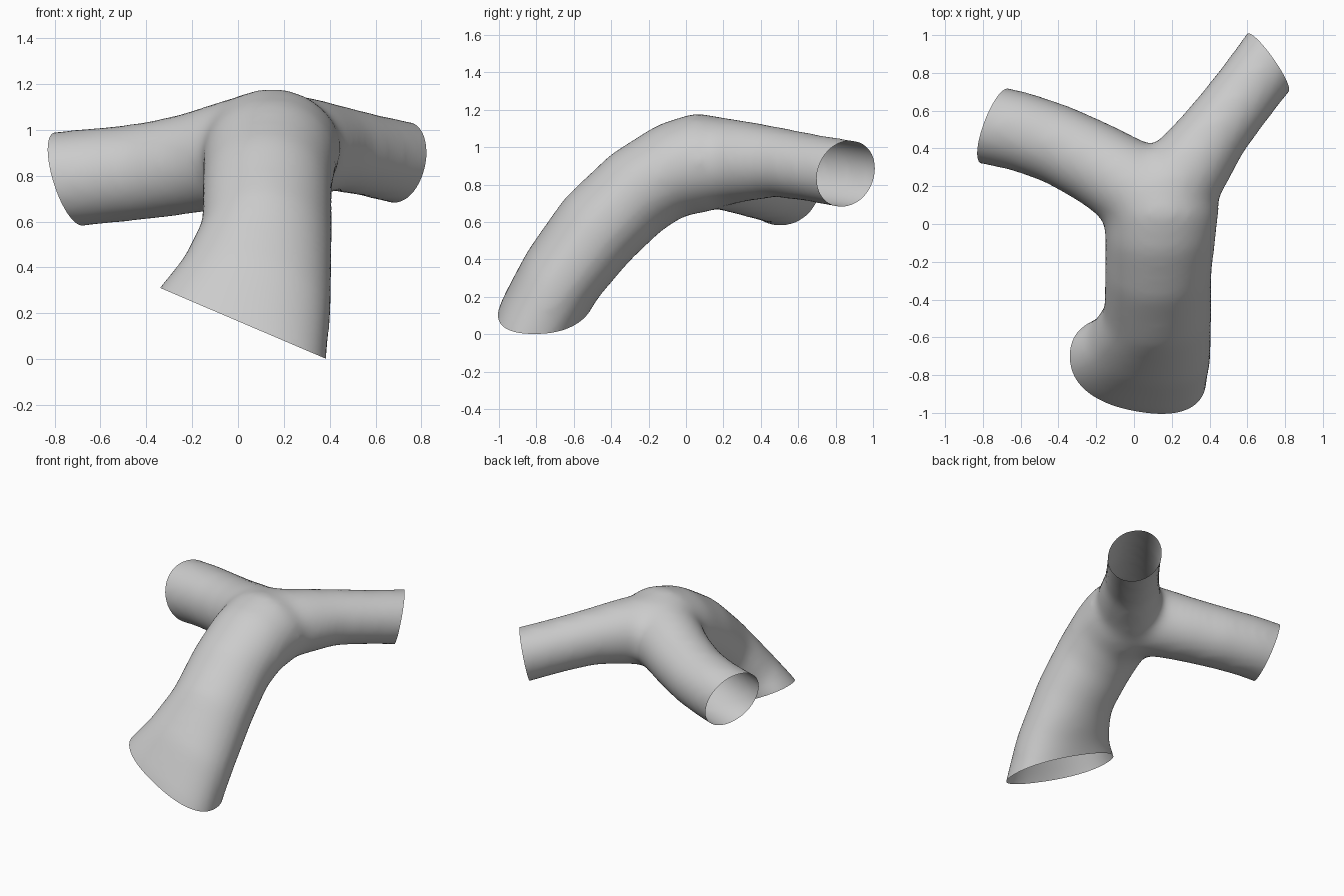
import bpy
import bmesh
import math
from mathutils import Vector

cube = bpy.data.objects.get("Cube")
if cube:
    bpy.data.objects.remove(cube, do_unlink=True)

SIDES = 32
UP = Vector((0, 0, 1))


def bulge(t, power):
    """Signed power, to square off an ellipse a little."""
    return math.copysign(abs(t) ** power, t)


def loft(bm, rings, powers=()):
    """Closed tube through elliptical rings given as (centre, half axis, half axis)."""
    loops = []
    for k, (c, u, v) in enumerate(rings):
        c, u, v = Vector(c), Vector(u), Vector(v)
        p = powers[k] if k < len(powers) else 1
        angles = [2 * math.pi * i / SIDES for i in range(SIDES)]
        loops.append([bm.verts.new(c + u * bulge(math.cos(a), p) + v * bulge(math.sin(a), p))
                      for a in angles])
    for a, b in zip(loops, loops[1:]):
        for i in range(SIDES):
            j = (i + 1) % SIDES
            bm.faces.new((a[i], a[j], b[j], b[i]))
    bm.faces.new(loops[0][::-1])
    bm.faces.new(loops[-1])


def round_rings(path):
    """Upright circular rings along a path of (x, y, z, radius)."""
    pts = [Vector(p[:3]) for p in path]
    rings = []
    for i, p in enumerate(path):
        d = (pts[min(i + 1, len(pts) - 1)] - pts[max(i - 1, 0)]).normalized()
        side = d.cross(UP).normalized()
        rings.append((pts[i], side * p[3], side.cross(d) * p[3]))
    return rings


# Trunk: arched oval tube, flaring to one side at the foot
trunk = [
    ((-.02, -.80, .03), (.40, -.07, -.17), (0, .24, 0)),
    ((.02, -.75, .155), (.37, -.065, -.155), (0, .24, -.02)),
    ((.08, -.655, .325), (.33, -.04, -.09), (0, .20, -.11)),
    ((.127, -.475, .56), (.288, 0, -.02), (0, .18, -.165)),
    ((.128, -.265, .76), (.286, 0, 0), (0, .14, -.205)),
    ((.14, -.075, .88), (.295, 0, 0), (0, .075, -.245)),
    ((.15, .085, .92), (.305, 0, 0), (0, .035, -.268)),
    ((.14, .25, .925), (.24, 0, 0), (0, 0, -.225)),
    ((.10, .38, .92), (.13, 0, 0), (0, 0, -.13)),
]
left_branch = [(.15, .12, .92, .25), (.30, .31, .925, .22), (.43, .49, .92, .19),
               (.57, .67, .89, .184), (.70, .84, .86, .186), (.84, 1.03, .83, .19)]
right_branch = [(.10, .12, .92, .25), (-.05, .23, .89, .235), (-.20, .32, .855, .222),
                (-.40, .42, .82, .214), (-.60, .49, .80, .213), (-.74, .52, .785, .215),
                (-.92, .56, .77, .215)]

bm = bmesh.new()
loft(bm, trunk, powers=(.82, .85, .92))
loft(bm, round_rings(left_branch))
loft(bm, round_rings(right_branch))
bmesh.ops.recalc_face_normals(bm, faces=bm.faces)
mesh = bpy.data.meshes.new("branching_tube")
bm.to_mesh(mesh)
bm.free()
tube = bpy.data.objects.new("branching_tube", mesh)
bpy.context.collection.objects.link(tube)

# Fuse the three tubes and soften the joins
fuse = tube.modifiers.new("fuse", 'REMESH')
fuse.mode = 'VOXEL'
fuse.voxel_size = .025
soften = tube.modifiers.new("soften", 'SMOOTH')
soften.factor = .5
soften.iterations = 36
bpy.context.view_layer.update()
fused = bpy.data.meshes.new_from_object(
    tube.evaluated_get(bpy.context.evaluated_depsgraph_get()))
tube.modifiers.clear()
tube.data = fused

# Slice the three ends open
bm = bmesh.new()
bm.from_mesh(fused)
for point, normal in (((.02, -.75, .157), (-.393, 0, -.92)),
                      ((.71, .85, .85), (.8, .57, -.2)),
                      ((-.74, .51, .785), (-.9, .33, -.28))):
    bmesh.ops.bisect_plane(bm, geom=bm.verts[:] + bm.edges[:] + bm.faces[:],
                           plane_co=point, plane_no=normal, clear_outer=True)
bm.to_mesh(fused)
bm.free()

# Material and shading
grey = bpy.data.materials.new("light grey")
grey.use_nodes = True
grey.diffuse_color = (.6, .6, .6, 1)
grey.node_tree.nodes["Principled BSDF"].inputs["Base Color"].default_value = (.6, .6, .6, 1)
fused.materials.clear()
fused.materials.append(grey)
bpy.context.view_layer.objects.active = tube
tube.select_set(True)
bpy.ops.object.shade_smooth_by_angle(angle=math.radians(40))
